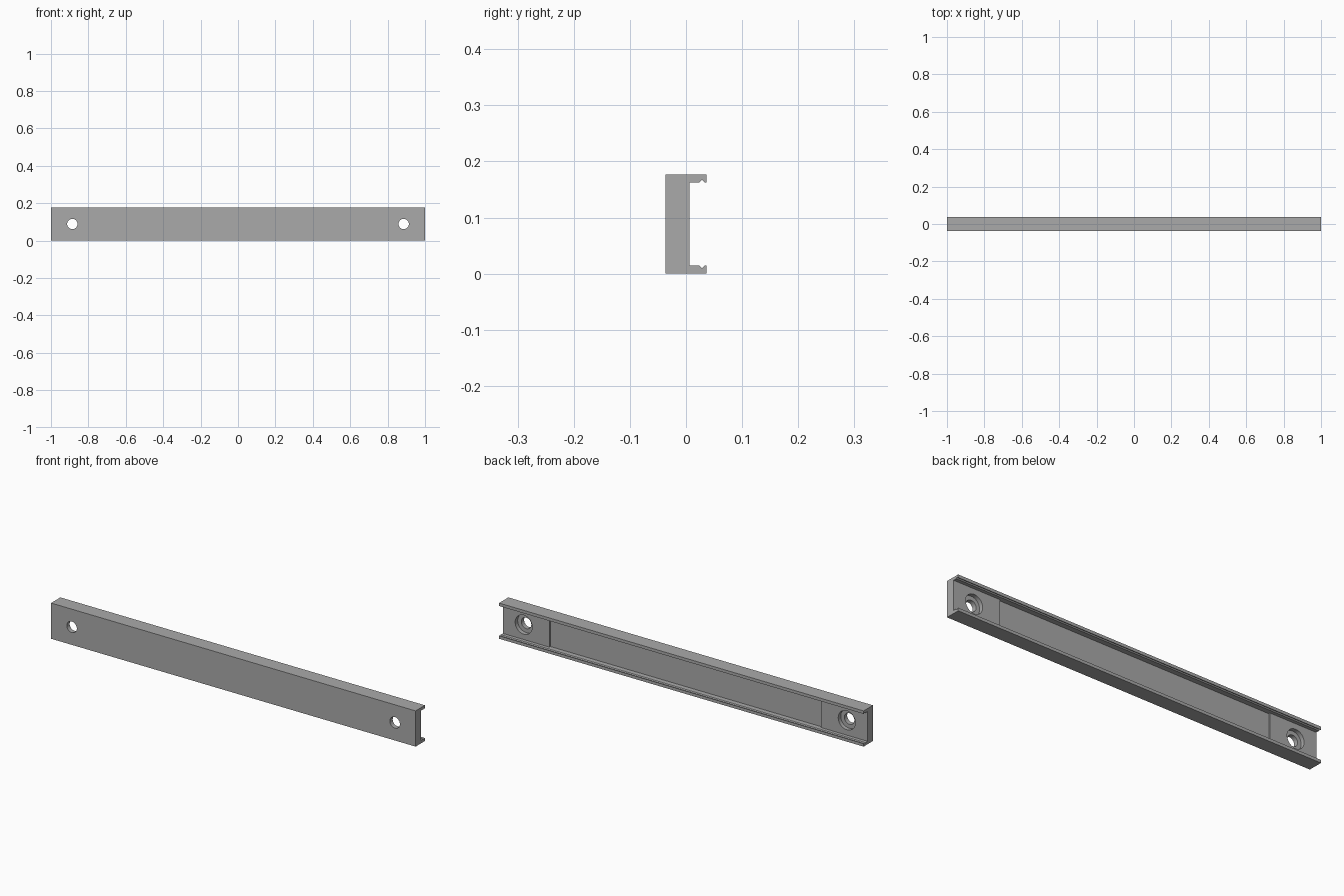
import bpy
import bmesh
from math import pi, radians

cube = bpy.data.objects.get("Cube")
if cube:
    bpy.data.objects.remove(cube, do_unlink=True)

HEIGHT, DEPTH = 0.177, 0.0365       # full height, half depth
FLANGE, WEB = 0.0148, 0.006         # lip thickness, rear face of the web
HOLE_X, MID_Z = 0.886, HEIGHT / 2

grey = bpy.data.materials.new("Metal grey")
grey.use_nodes = True
colour = (0.4, 0.4, 0.4, 1)
grey.diffuse_color = colour
grey.node_tree.nodes["Principled BSDF"].inputs["Base Color"].default_value = colour


# Channel bar: lipped section with a V groove inside each lip
lower = [(-DEPTH, 0), (DEPTH, 0), (DEPTH, FLANGE), (0.034, FLANGE),
         (0.0285, FLANGE - 0.005), (0.023, FLANGE), (WEB, FLANGE)]
section = lower + [(y, HEIGHT - z) for y, z in reversed(lower)]
bm = bmesh.new()
face = bm.faces.new([bm.verts.new((-1, y, z)) for y, z in section])
ext = bmesh.ops.extrude_face_region(bm, geom=[face])
bmesh.ops.translate(bm, vec=(2, 0, 0),
                    verts=[v for v in ext["geom"] if isinstance(v, bmesh.types.BMVert)])
bmesh.ops.recalc_face_normals(bm, faces=bm.faces)
mesh = bpy.data.meshes.new("channel_bar")
bm.to_mesh(mesh)
bm.free()
mesh.materials.append(grey)
bar = bpy.data.objects.new("channel_bar", mesh)
bpy.context.collection.objects.link(bar)


def cut(cutter, name):
    """Subtract a helper from the bar, then remove the helper."""
    cutter.name = name
    cutter.hide_render = True
    cutter.data.materials.append(grey)
    bpy.ops.object.select_all(action="DESELECT")
    bpy.context.view_layer.objects.active = bar
    bar.select_set(True)
    mod = bar.modifiers.new(name, "BOOLEAN")
    mod.operation, mod.solver, mod.object = "DIFFERENCE", "EXACT", cutter
    bpy.ops.object.modifier_apply(modifier=name)
    bpy.data.objects.remove(cutter, do_unlink=True)


def cut_bore(x, radius, y0, y1, name):
    bpy.ops.mesh.primitive_cylinder_add(vertices=48, radius=radius, depth=y1 - y0,
                                        location=(x, (y0 + y1) / 2, MID_Z),
                                        rotation=(pi / 2, 0, 0))
    cut(bpy.context.object, name)


# Shallow recess along the middle of the rear face
recess = 0.008
bpy.ops.mesh.primitive_cube_add(size=1, location=(0, WEB, MID_Z))
box = bpy.context.object
box.scale = (1.49, 2 * recess, HEIGHT - 2 * FLANGE)
cut(box, "recess_cutter")

# Counterbored screw holes at both ends
for x in (-HOLE_X, HOLE_X):
    cut_bore(x, 0.0275, -0.1, 0.1, "hole_cutter")
    cut_bore(x, 0.047, WEB - 0.02, 0.1, "counterbore_cutter")

bar.select_set(True)
bpy.context.view_layer.objects.active = bar
bpy.ops.object.shade_smooth_by_angle(angle=radians(30))
